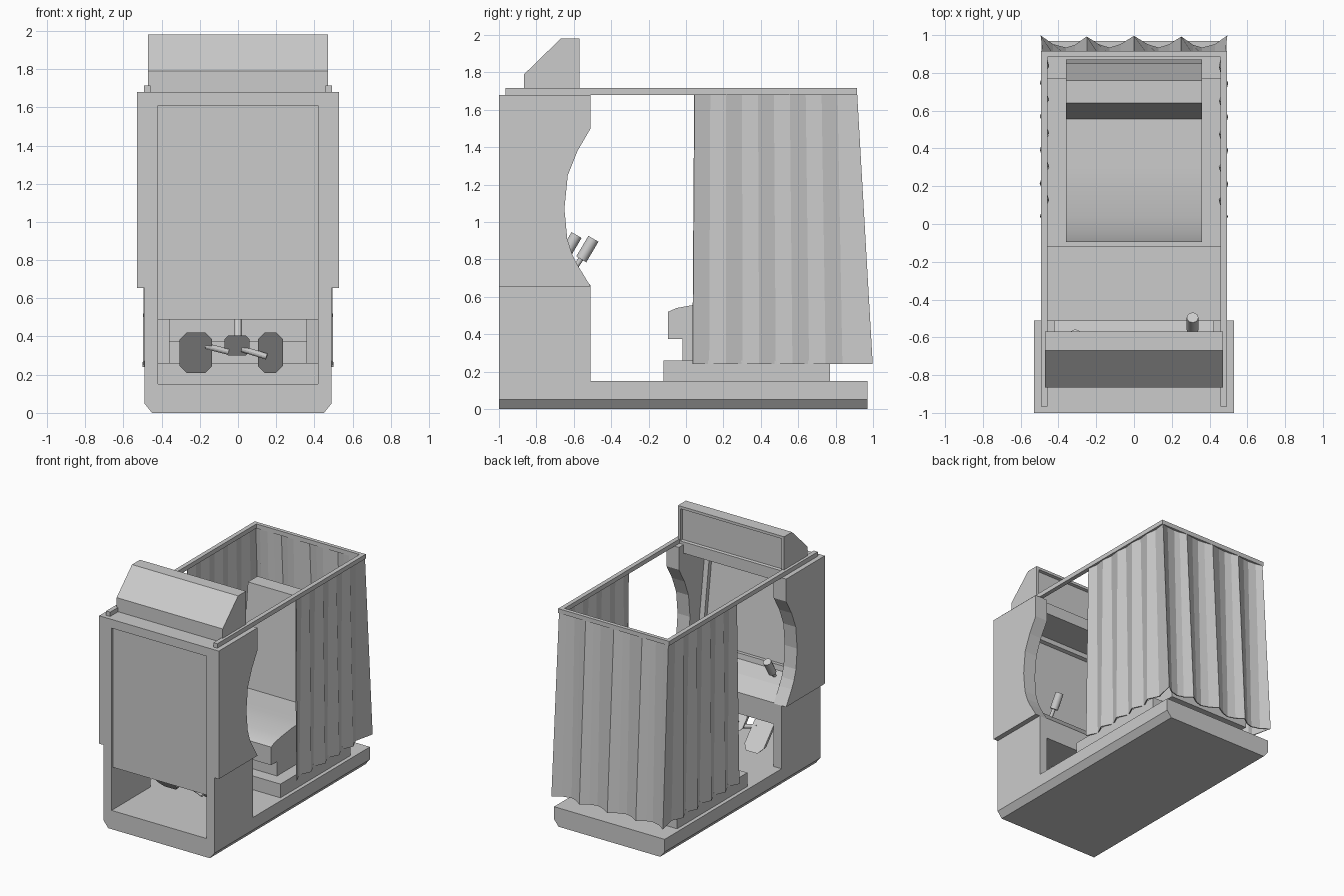
import bpy, bmesh, math
from mathutils import Vector, Matrix

if "Cube" in bpy.data.objects:
    bpy.data.objects.remove(bpy.data.objects["Cube"])


def finish(name, bm):
    bmesh.ops.recalc_face_normals(bm, faces=bm.faces)
    me = bpy.data.meshes.new(name)
    bm.to_mesh(me)
    bm.free()
    ob = bpy.data.objects.new(name, me)
    bpy.context.collection.objects.link(ob)
    return ob


def extrude(name, pts, a, b, axis='x', inset=None):
    """Extrude a closed profile along x (points y,z) or y (points x,z).
    inset = (index of profile edge, border, depth) makes a recessed panel."""
    bm = bmesh.new()

    def vert(p, t):
        return bm.verts.new((t, p[0], p[1]) if axis == 'x' else (p[0], t, p[1]))
    lo, hi = [vert(p, a) for p in pts], [vert(p, b) for p in pts]
    bm.faces.new(lo)
    bm.faces.new(hi)
    n = len(pts)
    sides = [bm.faces.new((lo[i], lo[(i + 1) % n], hi[(i + 1) % n], hi[i])) for i in range(n)]
    bmesh.ops.recalc_face_normals(bm, faces=bm.faces)
    if inset:
        i, border, depth = inset
        f = sides[i]
        bmesh.ops.inset_region(bm, faces=[f], thickness=border)
        # straight recess wall
        bmesh.ops.inset_region(bm, faces=[f], thickness=0.004, depth=-depth)
    return finish(name, bm)


def box(name, x0, x1, y0, y1, z0, z1):
    return extrude(name, [(y0, z0), (y1, z0), (y1, z1), (y0, z1)], x0, x1)


# Base with chamfered lower edges
extrude('base', [(-.45, 0), (.45, 0), (.49, .05), (.49, .15), (-.49, .15), (-.49, .05)],
        -1, .97, 'y')

# Cabinet sides: plain lower walls, curved wider upper panels
curve = [(-.51, .655), (-.58, .77), (-.61, .83), (-.635, .91), (-.65, 1.07), (-.632, 1.25),
         (-.58, 1.38), (-.51, 1.50), (-.51, 1.68), (-1, 1.68), (-1, .655)]
for s, side in ((1, 'right'), (-1, 'left')):
    box(side + '_lower_wall', s * .42, s * .49, -1, -.51, .15, .655)
    extrude(side + '_upper_panel', curve, s * .42, s * .53)

# Console body with front panel, dashboard and recessed screen
extrude('console', [(-.985, .49), (-.51, .49), (-.51, .66), (-.60, .76), (-.74, .80),
                    (-.85, 1.61), (-.985, 1.61)], -.42, .42, inset=(4, .06, .03))
box('cabinet_roof', -.42, .42, -1, -.57, 1.61, 1.68)

# Sign box on the roof, open frame at the back
extrude('sign_box', [(-.865, 1.68), (-.57, 1.68), (-.57, 1.98), (-.67, 1.98), (-.865, 1.79)],
        -.47, .47, inset=(1, .03, .025))


# Control levers: thin stem with thick grip
def rod(name, p, q, r):
    p, q = Vector(p), Vector(q)
    bm = bmesh.new()
    d = q - p
    m = Matrix.Translation((p + q) / 2) @ d.to_track_quat('Z', 'Y').to_matrix().to_4x4()
    bmesh.ops.create_cone(bm, cap_ends=True, segments=12, radius1=r, radius2=r,
                          depth=d.length, matrix=m)
    return finish(name, bm)


for x, dy, dz, side in ((.31, 0, 0, 'right'), (-.31, -.09, .02, 'left')):
    rod(side + '_lever_stem', (x, -.61 + dy, .73 + dz), (x, -.55 + dy, .82 + dz), .014)
    rod(side + '_lever_grip', (x, -.56 + dy, .80 + dz), (x, -.495 + dy, .91 + dz), .031)


# Pedals: tilted plates with clipped corners, joined by bars
def pedal(name, x0, x1, z0, z1, c):
    pts = [(x0 + c, z0), (x1 - c, z0), (x1, z0 + c), (x1, z1 - c),
           (x1 - c, z1), (x0 + c, z1), (x0, z1 - c), (x0, z0 + c)]
    ob = extrude(name, pts, -.015, .015, 'y')
    for v in ob.data.vertices:
        v.co.y += -.63 - (v.co.z - .32) * .9
    return ob


pedal('left_pedal', -.305, -.135, .21, .42, .035)
pedal('right_pedal', .105, .235, .21, .42, .035)
pedal('middle_pedal', -.07, .06, .30, .405, .02)
rod('left_pedal_bar', (-.17, -.66, .35), (-.05, -.65, .32), .016)
rod('right_pedal_bar', (.02, -.65, .335), (.15, -.66, .295), .016)
rod('pedal_post', (0, -.64, .34), (0, -.53, .50), .02)

# Seat on its platform
box('seat_platform', -.46, .46, -.12, .77, .15, .26)
seat = extrude('seat', [(-.02, .26), (.80, .26), (.80, .56), (.29, .575), (.17, .572), (.04, .556),
                        (-.05, .54), (-.095, .52), (-.095, .375), (-.02, .375)], -.36, .36)
extrude('backrest', [(.55, .5), (.64, 1.37), (.76, 1.37), (.85, .85), (.87, .26), (.6, .26)],
        -.36, .36)

# Curtain rail, a U around the top
for s, side in ((1, 'right'), (-1, 'left')):
    box(side + '_rail', s * .457, s * .492, -.965, .915, 1.68, 1.715)
box('back_rail', -.457, .457, .885, .915, 1.68, 1.715)

# Curtain: pleated sheet, folds deepen and flare toward the floor
half = []          # (top x, top y, bottom x, bottom y) for the right half
folds = 10
for i in range(folds):
    y = .045 + .85 * i / folds
    w = 1 if i % 2 == 0 else -1
    half.append((.474 + .006 * w, y, .474 + .021 * w, y - .01 + .04 * i / folds))
half.append((.482, .912, .492, .995))
for x, out in ((.43, .3), (.36, 0), (.31, .25), (.25, .95), (.19, .3), (.13, 0), (.07, .3)):
    half.append((x, .892 + .018 * out, x, .93 + .062 * out))
path = half + [(0, .91, 0, .992)] + [(-a, b, -c, d) for a, b, c, d in reversed(half)]
bm = bmesh.new()
rows = [[bm.verts.new((a, b, 1.685)) for a, b, c, d in path],
        [bm.verts.new((c, d, .24)) for a, b, c, d in path]]
for i in range(len(path) - 1):
    bm.faces.new((rows[0][i], rows[0][i + 1], rows[1][i + 1], rows[1][i]))
curtain = finish('curtain', bm)
mod = curtain.modifiers.new('thickness', 'SOLIDIFY')
mod.thickness = .008
mod.offset = 0

# Rounded shading on seat and levers, edges kept sharp
bpy.ops.object.select_all(action='DESELECT')
for ob in bpy.data.objects:
    if ob.name == 'seat' or 'lever' in ob.name:
        ob.select_set(True)
bpy.context.view_layer.objects.active = seat
bpy.ops.object.shade_smooth_by_angle(angle=math.radians(35))
